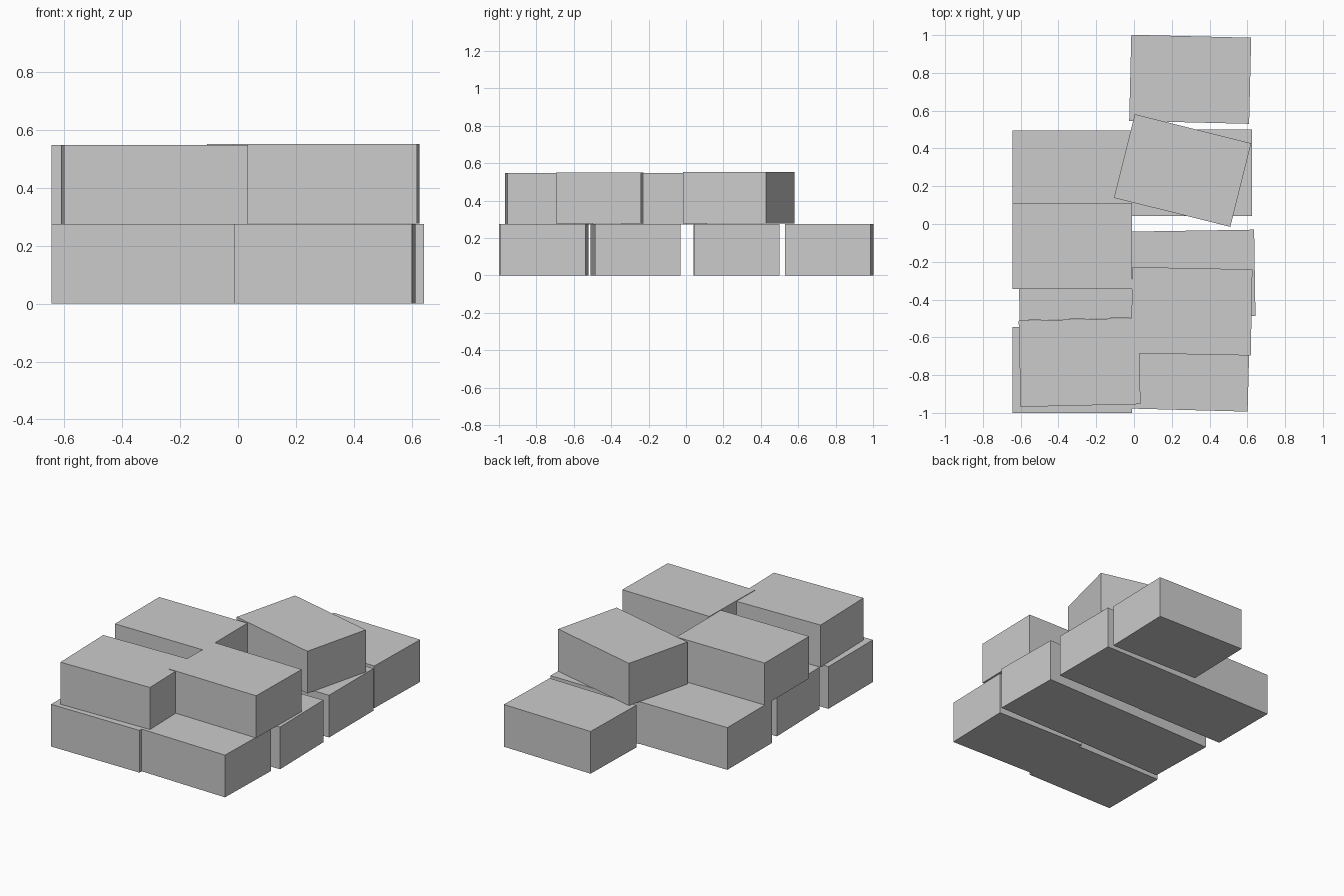
import bpy
from math import radians

if "Cube" in bpy.data.objects:
    bpy.data.objects.remove(bpy.data.objects["Cube"])

# Every box in the stack has the same size
SIZE = (0.635, 0.456, 0.2745)


def box(name, x, y, z, angle=0.0):
    """Place one box by its plan centre, base height and turn in degrees."""
    bpy.ops.mesh.primitive_cube_add(
        size=1, location=(x, y, z + SIZE[2] / 2), rotation=(0, 0, radians(angle)))
    ob = bpy.context.object
    ob.name = name
    ob.scale = SIZE
    bpy.ops.object.transform_apply(location=False, rotation=False, scale=True)


# Lower layer: rows from back to front (x, y, angle)
lower = [
    (0.2975, 0.766, -1.4),
    (-0.327, 0.267, 0), (0.308, 0.271, 0),
    (-0.293, -0.275, 1.4), (0.322, -0.263, 0.9),
    (-0.327, -0.772, 0), (0.290, -0.757, -1.5),
]
for i, (x, y, a) in enumerate(lower, 1):
    box(f"lower_box_{i}", x, y, 0, a)

# Upper layer: loosely stacked boxes (x, y, base height, angle)
upper = [
    (0.257, 0.283, 0.2775, -14),
    (-0.327, -0.117, 0.2735, 0),
    (0.305, -0.462, 0.277, -1.1),
    (-0.288, -0.733, 0.2735, 1.3),
]
for i, (x, y, z, a) in enumerate(upper, 1):
    box(f"upper_box_{i}", x, y, z, a)
